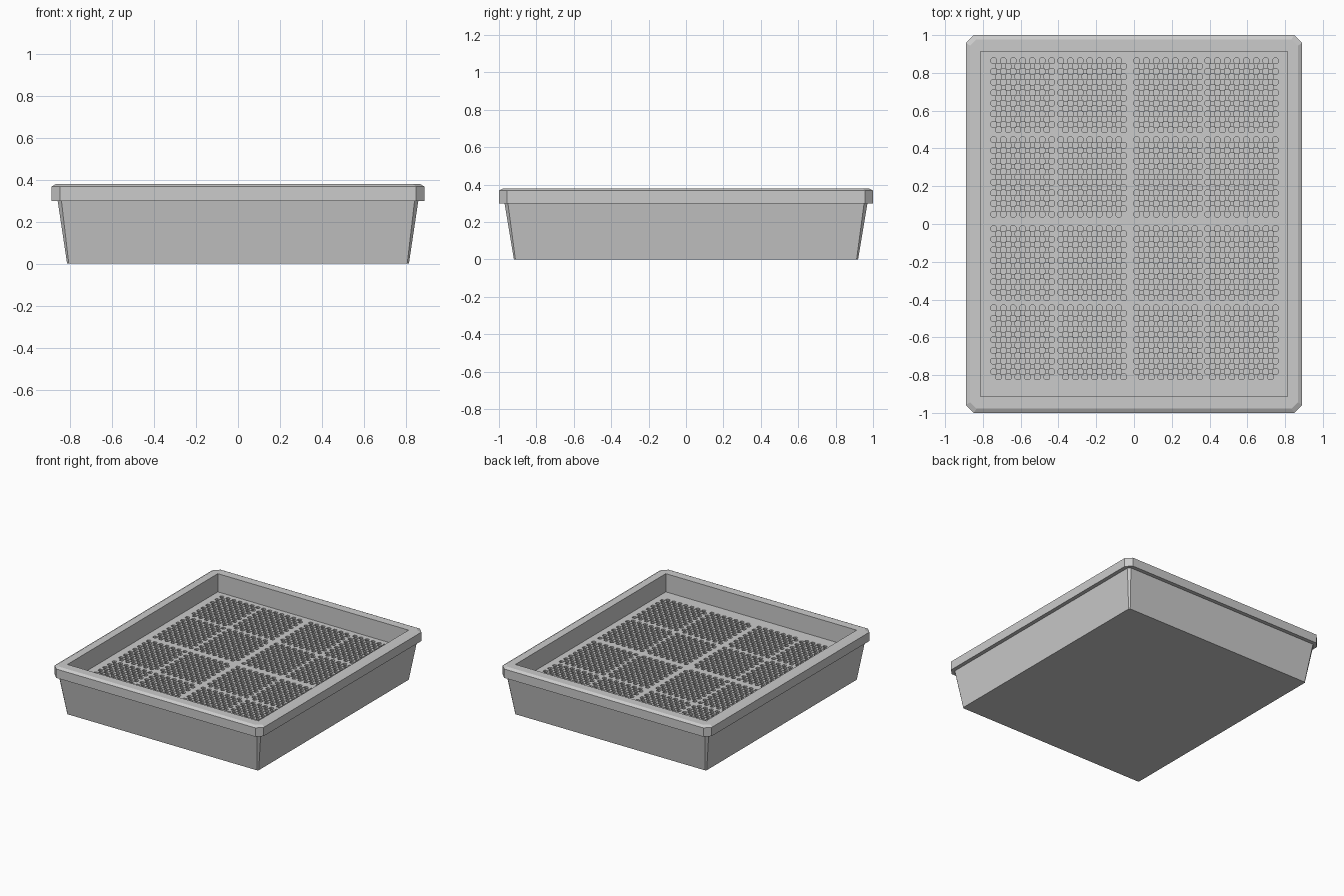
import bpy, bmesh

if "Cube" in bpy.data.objects:
    bpy.data.objects.remove(bpy.data.objects["Cube"])

FLOOR_Z, PIT_DEPTH = 0.24, 0.04


def chamfered(cx, cy, hx, hy, c):
    """Rectangle outline with cut corners, counter-clockwise."""
    pts = [(hx, -hy + c), (hx, hy - c), (hx - c, hy), (-hx + c, hy),
           (-hx, hy - c), (-hx, -hy + c), (-hx + c, -hy), (hx - c, -hy)]
    return [(cx + x, cy + y) for x, y in pts]


# Tray shell: tapered body, overhanging rim, inner wall, pit bottom
rings = [  # half x, half y, z, corner cut
    (0.815, 0.92, 0.0, 0.008),
    (0.86, 0.97, 0.30, 0.018),
    (0.89, 1.0, 0.30, 0.042),
    (0.89, 1.0, 0.368, 0.042),
    (0.868, 0.978, 0.38, 0.034),
    (0.812, 0.914, 0.38, 0.0),
    (0.812, 0.914, FLOOR_Z - PIT_DEPTH, 0.0),
]
bm = bmesh.new()
loops = [[bm.verts.new((x, y, z)) for x, y in chamfered(0, 0, hx, hy, c)]
         for hx, hy, z, c in rings]
for a, b in zip(loops, loops[1:]):
    for i in range(8):
        j = (i + 1) % 8
        bm.faces.new((a[i], a[j], b[j], b[i]))
bm.faces.new(loops[0][::-1])
bm.faces.new(loops[-1])
bmesh.ops.remove_doubles(bm, verts=bm.verts, dist=1e-5)
bmesh.ops.recalc_face_normals(bm, faces=bm.faces)
mesh = bpy.data.meshes.new("tray_shell")
bm.to_mesh(mesh)
bm.free()
bpy.context.collection.objects.link(bpy.data.objects.new("tray_shell", mesh))

# Perforated floor: filled outline with checkerboard blocks of small pits
curve = bpy.data.curves.new("perforated_floor", 'CURVE')
curve.dimensions = '2D'
curve.fill_mode = 'BOTH'
curve.extrude = PIT_DEPTH / 2


def outline(pts):
    s = curve.splines.new('POLY')
    s.points.add(len(pts) - 1)
    for p, (x, y) in zip(s.points, pts):
        p.co = (x, y, 0, 1)
    s.use_cyclic_u = True


outline([(0.812, -0.914), (0.812, 0.914), (-0.812, 0.914), (-0.812, -0.914)])
HALF, PX, PY = 0.0145, 0.0256, 0.0281
columns = [(-0.757, 13), (-0.402, 14), (0.0, 14), (0.376, 15)]  # left edge, cells
rows = [(0.878, 14), (0.46, 15), (-0.01, 14), (-0.43, 14)]      # top edge, cells
for left, nx in columns:
    for top, ny in rows:
        for i in range(nx):
            for j in range(ny):
                if (i + j) % 2 == 0:
                    outline(chamfered(left + HALF + i * PX, top - HALF - j * PY,
                                      HALF, HALF, 0.006))

floor = bpy.data.objects.new("perforated_floor", curve)
floor.location.z = FLOOR_Z - PIT_DEPTH / 2
bpy.context.collection.objects.link(floor)
bpy.context.view_layer.objects.active = floor
floor.select_set(True)
bpy.ops.object.convert(target='MESH')
for p in bpy.context.object.data.polygons:
    p.use_smooth = False
